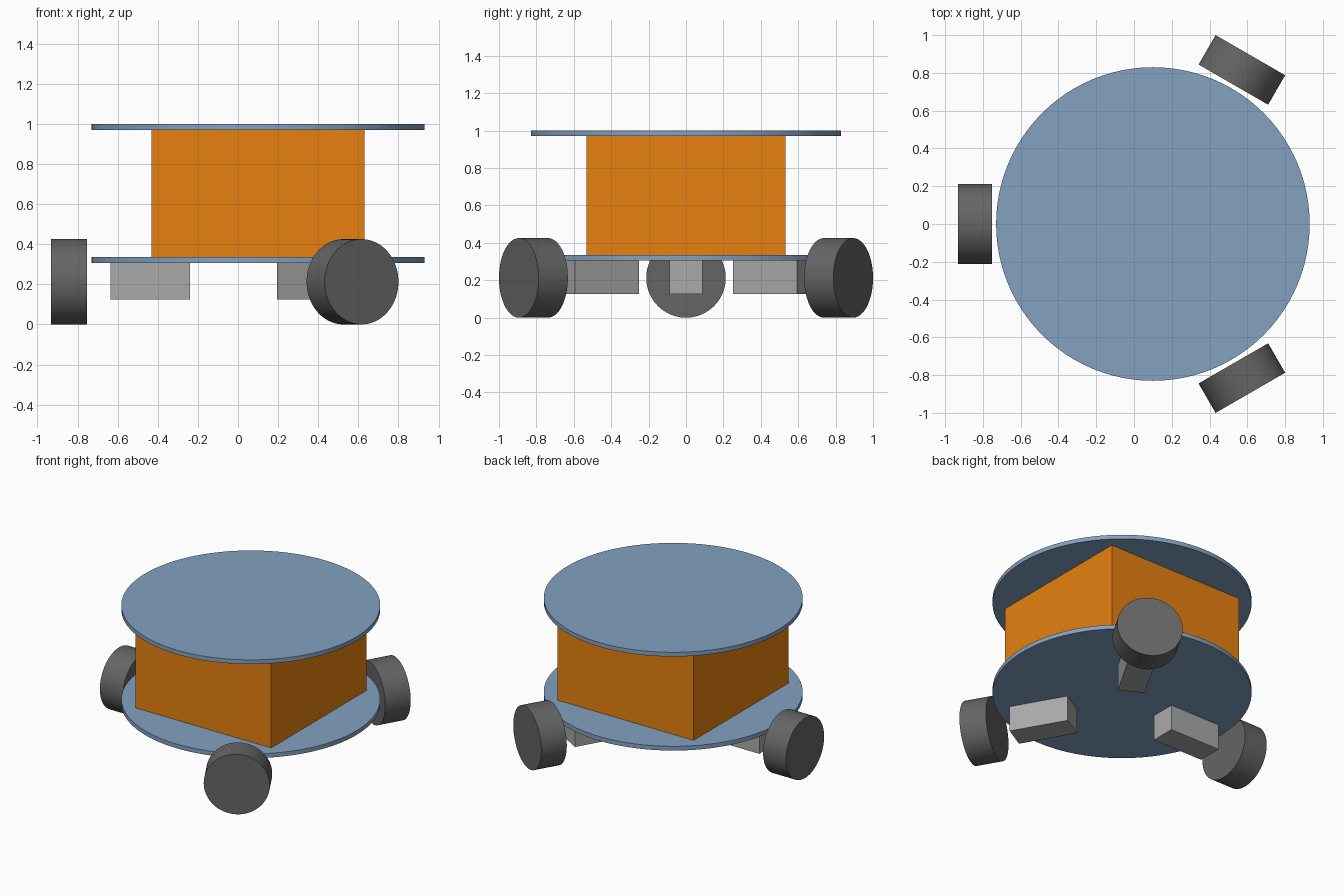
import bpy
from math import radians, cos, sin, pi

if "Cube" in bpy.data.objects:
    bpy.data.objects.remove(bpy.data.objects["Cube"])

CX = 0.1  # robot axis


def material(name, rgb):
    m = bpy.data.materials.new(name)
    m.diffuse_color = (*rgb, 1)
    m.use_nodes = True
    m.node_tree.nodes["Principled BSDF"].inputs["Base Color"].default_value = m.diffuse_color
    return m


blue = material("plate_blue", (0.23, 0.36, 0.53))
orange = material("body_orange", (0.8, 0.22, 0.005))
dark = material("rubber_dark", (0.13, 0.13, 0.13))
grey = material("motor_grey", (0.4, 0.4, 0.4))


def box(name, size, loc, mat, turn=0):
    bpy.ops.mesh.primitive_cube_add(size=1, location=loc, rotation=(0, 0, turn))
    ob = bpy.context.object
    ob.name = name
    ob.scale = size
    ob.data.materials.append(mat)


def disc(name, radius, depth, loc, mat, rot=(0, 0, 0)):
    bpy.ops.mesh.primitive_cylinder_add(vertices=96, radius=radius, depth=depth,
                                        location=loc, rotation=rot)
    ob = bpy.context.object
    ob.name = name
    ob.data.materials.append(mat)
    bpy.ops.object.shade_smooth_by_angle(angle=radians(30))


# Round plates with the square body between them
disc("lower_plate", 0.83, 0.03, (CX, 0, 0.32), blue)
disc("upper_plate", 0.83, 0.03, (CX, 0, 0.985), blue)
box("body", (1.063, 1.063, 0.635), (CX, 0, 0.6525), orange)

# Three wheels and motors, 120 degrees apart
for i, deg in enumerate((60, 180, 300), 1):
    a = radians(deg)
    disc(f"wheel_{i}", 0.2125, 0.18,
         (CX + 0.942 * cos(a), 0.942 * sin(a), 0.2125), dark, (0, pi / 2, a))
    box(f"motor_{i}", (0.395, 0.175, 0.18),
        (CX + 0.5375 * cos(a), 0.5375 * sin(a), 0.215), grey, a)
